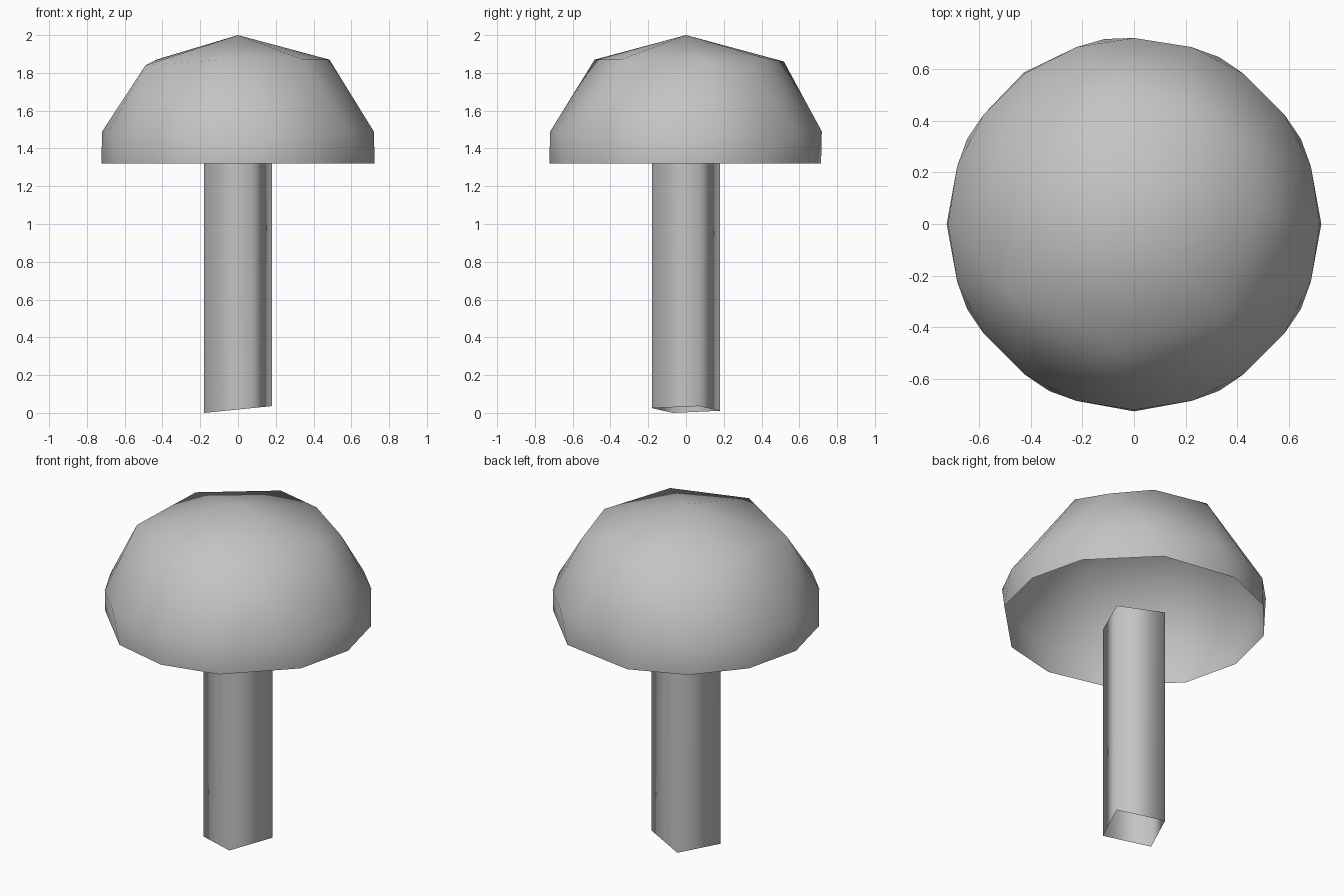
import bpy, bmesh
from math import radians, cos, sin
from mathutils import Vector

cube = bpy.data.objects.get("Cube")
if cube:
    bpy.data.objects.remove(cube, do_unlink=True)

grey = bpy.data.materials.new("plain_grey")
grey.use_nodes = True
grey.diffuse_color = (0.55, 0.55, 0.55, 1)
grey.node_tree.nodes["Principled BSDF"].inputs["Base Color"].default_value = (0.55, 0.55, 0.55, 1)


def polar(angle, radius, z):
    a = radians(angle)
    return Vector((radius * cos(a), radius * sin(a), z))


def finish(bm, name):
    """Turn a bmesh into a smooth grey object."""
    for face in bm.faces:
        face.smooth = True
    mesh = bpy.data.meshes.new(name)
    bm.to_mesh(mesh)
    bm.free()
    mesh.materials.append(grey)
    obj = bpy.data.objects.new(name, mesh)
    bpy.context.collection.objects.link(obj)
    return obj


# Cap: hollow dome wrapped over an uneven rim, a shoulder ring and a crown ring
RIM_Z = 1.32
rim_steps = (27, 36, 36, 27, 27, 27, 27, 36, 27, 27, 36, 27)
crown = ((9, 0.49, 1.87), (36, 0.555, 1.81), (63, 0.48, 1.875), (99, 0.525, 1.86),
         (153, 0.485, 1.87), (207, 0.55, 1.84), (261, 0.49, 1.87), (315, 0.49, 1.87))
points = [Vector((0, 0, 2))]
points += [polar(*p) for p in crown]
points += [polar(18 * i, 0.719, 1.49) for i in range(20)]
angle = 0
for step in rim_steps:
    points.append(polar(angle, 0.724, RIM_Z))
    angle += step

bm = bmesh.new()
for p in points:
    bm.verts.new(p)
bmesh.ops.convex_hull(bm, input=bm.verts[:])
bmesh.ops.recalc_face_normals(bm, faces=bm.faces[:])
underside = [f for f in bm.faces if all(v.co.z < RIM_Z + 0.01 for v in f.verts)]
bmesh.ops.delete(bm, geom=underside, context='FACES')
bmesh.ops.delete(bm, geom=[v for v in bm.verts if not v.link_faces], context='VERTS')
finish(bm, "cap")

# Stalk: open four-sided tube with a slanted lower end
bm = bmesh.new()
lower, upper = [], []
for i in range(4):
    corner = polar(21 + 90 * i, 0.193, 0)
    lower.append(bm.verts.new((corner.x, corner.y, 0.018 + 0.1 * corner.x)))
    upper.append(bm.verts.new((corner.x, corner.y, RIM_Z)))
for i in range(4):
    j = (i + 1) % 4
    bm.faces.new((lower[i], lower[j], upper[j], upper[i]))
finish(bm, "stalk")
